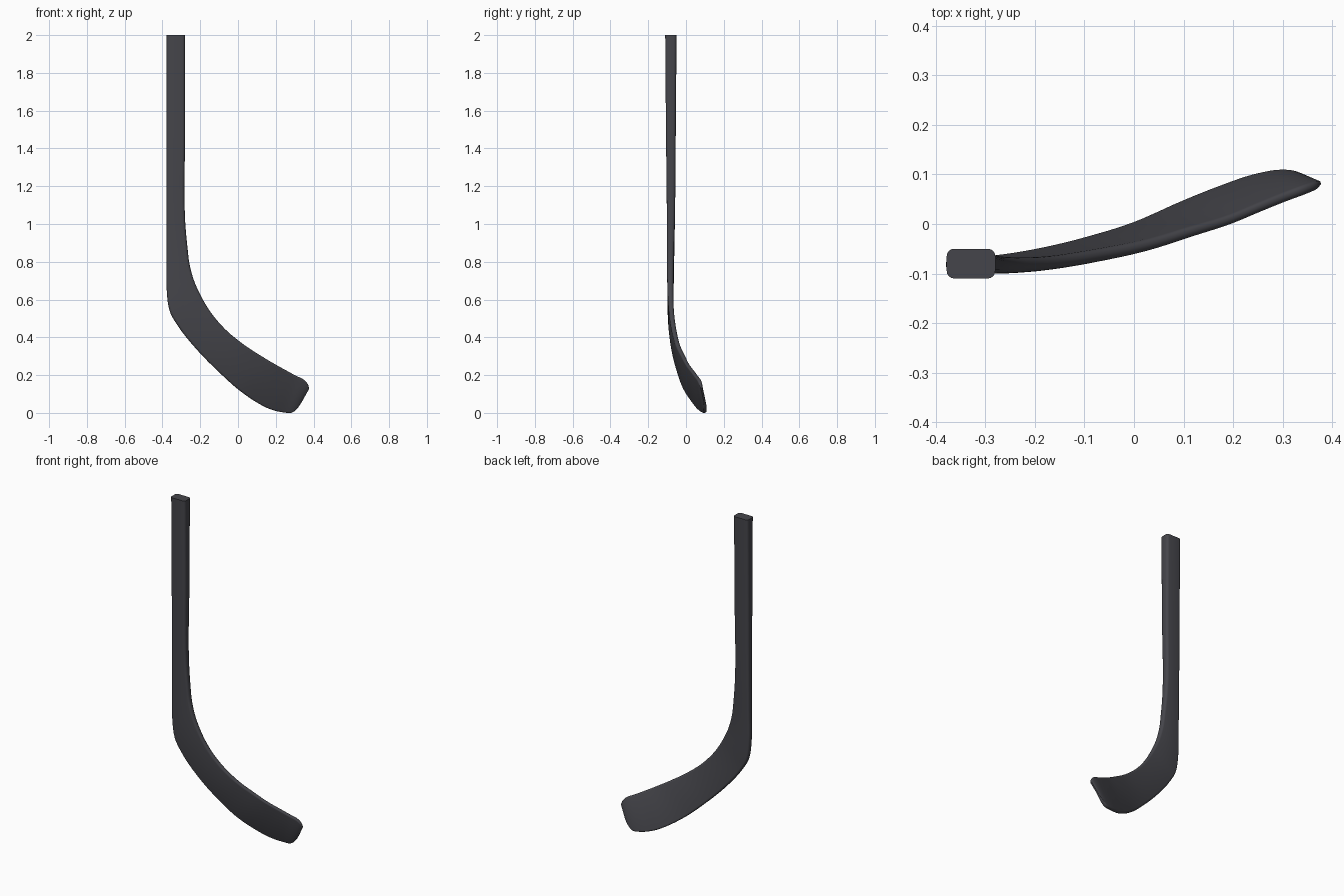
import bpy, bmesh, math
from mathutils import Vector

if "Cube" in bpy.data.objects:
    bpy.data.objects.remove(bpy.data.objects["Cube"])

# Stations: heel-side edge (x, y, z), toe-side edge (x, y, z), thickness
STATIONS = [
    (-.378, -.08, 2.0, -.28, -.08, 2.0, .06),
    (-.378, -.08, 1.5, -.28, -.08, 1.5, .052),
    (-.378, -.08, 1.0, -.28, -.08, 1.02, .042),
    (-.378, -.081, .80, -.268, -.082, .88, .037),
    (-.378, -.082, .66, -.255, -.083, .78, .034),
    (-.362, -.082, .54, -.225, -.083, .68, .031),
    (-.318, -.080, .46, -.175, -.080, .58, .028),
    (-.20, -.062, .315, -.07, -.064, .445, .026),
    (-.10, -.037, .215, .03, -.043, .362, .024),
    (.0, -.005, .125, .12, -.015, .303, .022),
    (.10, .040, .055, .20, .010, .255, .02),
    (.17, .068, .020, .26, .035, .222, .02),
    (.24, .092, .003, .31, .055, .195, .02),
    (.285, .101, .002, .345, .068, .178, .02),
    (.318, .102, .030, .369, .077, .153, .016),
    (.335, .100, .055, .377, .082, .130, .008),
]
STEPS = 5


def hermite(i, t):
    """Smooth blend between stations, spaced by distance along the stick."""
    n = len(STATIONS)
    ids = [max(i - 1, 0), i, i + 1, min(i + 2, n - 1)]
    p = [STATIONS[k] for k in ids]
    d = [max(math.dist(p[k], p[k + 1]), 1e-6) for k in range(3)]
    out = []
    for a, b, c, e in zip(*p):
        s = (c - b) / d[1]
        s0 = (b - a) / d[0] if ids[0] != ids[1] else s
        s1 = (e - c) / d[2] if ids[2] != ids[3] else s
        m0 = (s0 * d[1] + s * d[0]) / (d[0] + d[1]) * d[1]
        m1 = (s * d[2] + s1 * d[1]) / (d[1] + d[2]) * d[1]
        out.append((2*t**3 - 3*t*t + 1) * b + (t**3 - 2*t*t + t) * m0
                   + (3*t*t - 2*t**3) * c + (t**3 - t*t) * m1)
    return out


def section(st, tangent):
    """Rounded rectangle spanning the two edges."""
    a, b, thick = Vector(st[:3]), Vector(st[3:6]), st[6]
    width = (b - a).length
    u = (b - a) / width
    v = tangent.cross(u).normalized()
    r = min(.015, thick * .45)
    pts = []
    for q, (sx, sy) in enumerate([(1, 1), (-1, 1), (-1, -1), (1, -1)]):
        for k in range(5):
            ang = math.radians(90 * q + 22.5 * k)
            pts.append((a + b) / 2
                       + u * (sx * (width / 2 - r) + r * math.cos(ang))
                       + v * (sy * (thick / 2 - r) + r * math.sin(ang)))
    return pts


# Shaft and blade as one continuous loft
rows = [hermite(i, k / STEPS) for i in range(len(STATIONS) - 1) for k in range(STEPS)]
rows.append(STATIONS[-1])
mids = [(Vector(r[:3]) + Vector(r[3:6])) / 2 for r in rows]
bm = bmesh.new()
rings = []
for i, row in enumerate(rows):
    tan = mids[min(i + 1, len(mids) - 1)] - mids[max(i - 1, 0)]
    rings.append([bm.verts.new(p) for p in section(row, tan)])
for r0, r1 in zip(rings, rings[1:]):
    n = len(r0)
    for j in range(n):
        bm.faces.new((r0[j], r0[(j + 1) % n], r1[(j + 1) % n], r1[j]))
bm.faces.new(rings[0])
bm.faces.new(rings[-1])
bmesh.ops.recalc_face_normals(bm, faces=bm.faces)
mesh = bpy.data.meshes.new("hockey_stick")
bm.to_mesh(mesh)
bm.free()
stick = bpy.data.objects.new("hockey_stick", mesh)
bpy.context.collection.objects.link(stick)

# Dark composite finish
mat = bpy.data.materials.new("dark_composite")
mat.diffuse_color = (.06, .06, .07, 1)
mat.use_nodes = True
mat.node_tree.nodes["Principled BSDF"].inputs["Base Color"].default_value = mat.diffuse_color
mesh.materials.append(mat)

bpy.context.view_layer.objects.active = stick
stick.select_set(True)
bpy.ops.object.shade_smooth_by_angle(angle=math.radians(40))
